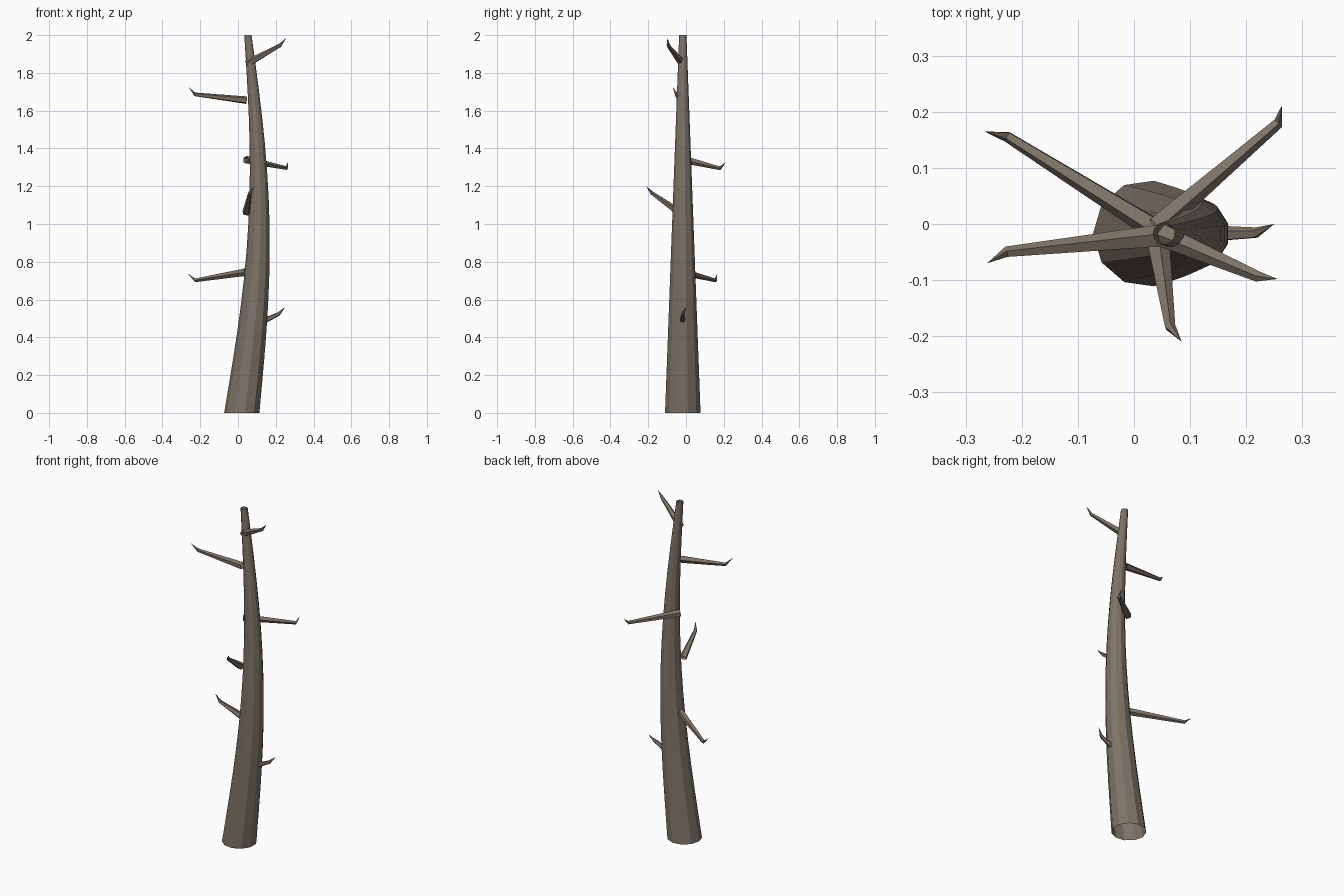
import bpy, bmesh, math
from mathutils import Vector

cube = bpy.data.objects.get("Cube")
if cube:
    bpy.data.objects.remove(cube, do_unlink=True)

bark = bpy.data.materials.new("grey_brown_bark")
bark.use_nodes = True
colour = (0.205, 0.172, 0.138, 1)
bark.diffuse_color = colour
bark.node_tree.nodes["Principled BSDF"].inputs["Base Color"].default_value = colour


def tube(name, points, radii, sides, start_angle=0.0, level=False):
    """Open faceted tube through the points; a zero radius closes to a tip."""
    pts = [Vector(p) for p in points]
    bm = bmesh.new()
    rings = []
    for i, (p, r) in enumerate(zip(pts, radii)):
        if r == 0:
            rings.append([bm.verts.new(p)] * sides)
            continue
        direction = pts[min(i + 1, len(pts) - 1)] - pts[max(i - 1, 0)]
        turn = Vector((0, 0, 1)).rotation_difference(direction)
        ring = []
        for k in range(sides):
            a = start_angle + math.tau * k / sides
            offset = Vector((r * math.cos(a), r * math.sin(a), 0))
            if not level:
                offset.rotate(turn)
            ring.append(bm.verts.new(p + offset))
        rings.append(ring)
    for low, high in zip(rings, rings[1:]):
        for k in range(sides):
            n = (k + 1) % sides
            corners = [low[k], low[n], high[n], high[k]]
            bm.faces.new(list(dict.fromkeys(corners)))
    bmesh.ops.recalc_face_normals(bm, faces=bm.faces)
    mesh = bpy.data.meshes.new(name)
    bm.to_mesh(mesh)
    bm.free()
    mesh.materials.append(bark)
    obj = bpy.data.objects.new(name, mesh)
    bpy.context.collection.objects.link(obj)
    return obj


# Trunk: bowed, tapering and hollow
CONTROL_X = [0.022, 0.082, 0.112, 0.098, 0.053]


def trunk_x(z):
    """Smooth interpolation of the trunk's sideways bow."""
    t = z / 0.5
    total = 0
    for i, x in enumerate(CONTROL_X):
        w = 1
        for j in range(len(CONTROL_X)):
            if j != i:
                w *= (t - j) / (i - j)
        total += x * w
    return total


heights = [2 * i / 14 for i in range(15)]
tube("trunk",
     [(trunk_x(z), -0.017, z) for z in heights],
     [0.095 - 0.0377 * z for z in heights],
     11, math.pi, level=True)

# Bare branches: base, kink and pointed tip
branches = {
    "top_branch": [(0.05, -0.02, 1.85), (0.222, -0.094, 1.945), (0.256, -0.098, 1.985)],
    "upper_right_branch": [(0.045, -0.022, 1.655), (-0.228, -0.05, 1.686), (-0.262, -0.07, 1.725)],
    "back_left_branch": [(0.04, -0.005, 1.34), (0.257, 0.18, 1.295), (0.264, 0.212, 1.328)],
    "front_branch": [(0.043, -0.035, 1.06), (0.064, -0.183, 1.165), (0.085, -0.21, 1.2)],
    "back_right_branch": [(0.04, -0.01, 0.745), (-0.226, 0.156, 0.702), (-0.267, 0.165, 0.738)],
    "low_left_branch": [(0.06, -0.02, 0.45), (0.217, -0.016, 0.525), (0.25, 0.0, 0.56)],
}
for name, path in branches.items():
    tube(name, path, [0.021, 0.01, 0], 5, math.pi / 2)
